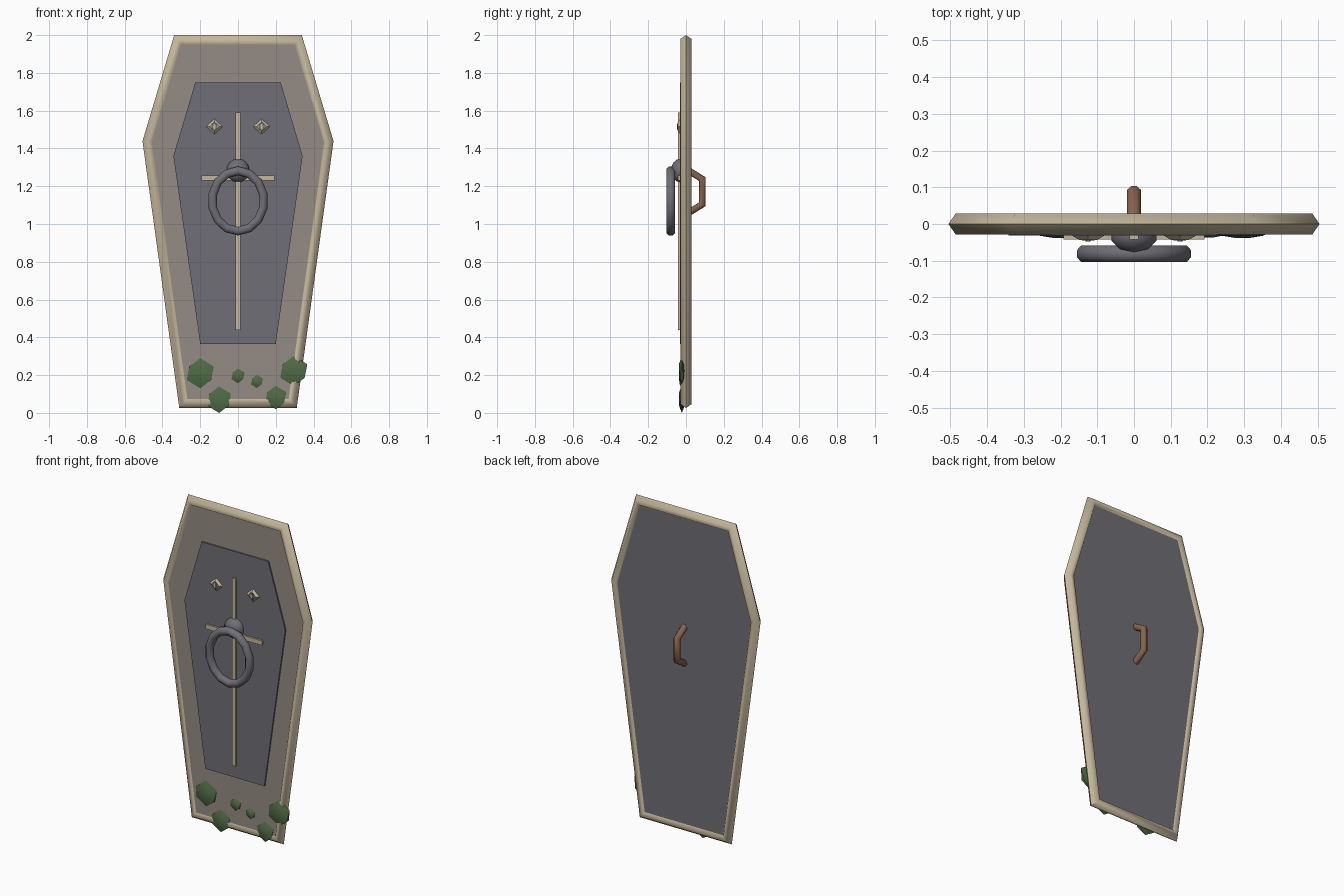
import bpy, bmesh, math
from mathutils import Vector, Matrix

if "Cube" in bpy.data.objects:
    bpy.data.objects.remove(bpy.data.objects["Cube"])


def material(name, r, g, b):
    m = bpy.data.materials.new(name)
    lin = [((c / 255 + 0.055) / 1.055) ** 2.4 for c in (r, g, b)]
    m.diffuse_color = (*lin, 1)
    m.use_nodes = True
    m.node_tree.nodes["Principled BSDF"].inputs["Base Color"].default_value = m.diffuse_color
    return m


CREAM = material("bone cream", 196, 183, 155)
BOARD = material("grey brown", 149, 140, 133)
SLATE = material("slate grey", 112, 110, 118)
MOSS = material("moss green", 80, 108, 70)
BROWN = material("rust brown", 134, 100, 77)


def finish(name, bm, mats, smooth=None):
    bmesh.ops.recalc_face_normals(bm, faces=bm.faces)
    me = bpy.data.meshes.new(name)
    bm.to_mesh(me)
    bm.free()
    ob = bpy.data.objects.new(name, me)
    bpy.context.collection.objects.link(ob)
    for m in mats:
        me.materials.append(m)
    if smooth:
        bpy.ops.object.select_all(action='DESELECT')
        ob.select_set(True)
        bpy.context.view_layer.objects.active = ob
        bpy.ops.object.shade_smooth_by_angle(angle=math.radians(smooth))
    return ob


def prism(name, pts, y0, y1, mats, center=(0, 0), taper=1.0):
    """Extrude an xz outline from y0 (back) to y1 (front), shrinking the front."""
    bm = bmesh.new()
    cx, cz = center
    back = [bm.verts.new((cx + x, y0, cz + z)) for x, z in pts]
    front = [bm.verts.new((cx + x * taper, y1, cz + z * taper)) for x, z in pts]
    bm.faces.new(back)
    bm.faces.new(front)
    n = len(pts)
    for i in range(n):
        j = (i + 1) % n
        bm.faces.new((back[i], back[j], front[j], front[i]))
    return finish(name, bm, mats)


def sweep(name, path, section, closed, place, mat, smooth):
    """Carry a section (across, along depth) down a flat path with mitred corners."""
    bm = bmesh.new()
    n, k = len(path), len(section)
    P = [Vector(p) for p in path]
    rings = []
    for i in range(n):
        a = P[i - 1] if closed or i else 2 * P[0] - P[1]
        b = P[(i + 1) % n] if closed or i < n - 1 else 2 * P[i] - P[i - 1]
        d0, d1 = (P[i] - a).normalized(), (b - P[i]).normalized()
        n0, n1 = Vector((d0.y, -d0.x)), Vector((d1.y, -d1.x))
        mitre = (n0 + n1) / (1 + n0.dot(n1))
        rings.append([bm.verts.new(place(*(P[i] + mitre * u), v)) for u, v in section])
    for i in range(n if closed else n - 1):
        r, s = rings[i], rings[(i + 1) % n]
        for j in range(k):
            bm.faces.new((r[j], r[(j + 1) % k], s[(j + 1) % k], s[j]))
    if not closed:
        bm.faces.new(rings[0])
        bm.faces.new(rings[-1])
    return finish(name, bm, [mat], smooth)


def ngon(rx, rz, n, turn=0.0):
    return [(rx * math.cos(turn + math.tau * i / n),
             rz * math.sin(turn + math.tau * i / n)) for i in range(n)]


def mirror_outline(right):
    return right + [(-x, z) for x, z in reversed(right)]


# Coffin board, with a slate back face
outline = mirror_outline([(0.283, 0.058), (0.473, 1.436), (0.314, 1.968)])
board = prism("coffin_board", outline, 0.019, -0.022, [BOARD, SLATE])
for p in board.data.polygons:
    p.material_index = 1 if p.normal.y > 0.5 else 0

# Rim of six-sided tube around the board
rim_section = [(0.032, 0), (0.012, 0.029), (-0.012, 0.029),
               (-0.032, 0), (-0.012, -0.029), (0.012, -0.029)]
sweep("rim", outline, rim_section, True, lambda x, z, d: (x, d, z), CREAM, 65)

# Raised inner panel and cross
panel = mirror_outline([(0.2, 0.365), (0.342, 1.36), (0.226, 1.75)])
prism("inner_panel", panel, -0.021, -0.031, [SLATE])
for name, hx, hz, z in (("cross_upright", 0.012, 0.575, 1.015),
                        ("cross_arm", 0.192, 0.014, 1.244)):
    prism(name, [(-hx, -hz), (hx, -hz), (hx, hz), (-hx, hz)],
          -0.030, -0.042, [CREAM], (0, z))

# Diamond studs with a dark ring and a pale centre
for side, sx in (("left", -0.125), ("right", 0.125)):
    c = (sx, 1.516)
    prism("stud_" + side, ngon(0.046, 0.042, 4), -0.030, -0.043, [CREAM], c, 0.55)
    prism("stud_ring_" + side, ngon(0.017, 0.022, 8), -0.042, -0.045, [SLATE], c)
    prism("stud_centre_" + side, ngon(0.007, 0.017, 6), -0.044, -0.048, [CREAM], c)

# Knocker boss and hanging ring
bm = bmesh.new()
bmesh.ops.create_uvsphere(bm, u_segments=10, v_segments=8, radius=1,
                          matrix=Matrix.Translation((0, -0.03, 1.283))
                          @ Matrix.Diagonal((0.064, 0.05, 0.062, 1)))
finish("knocker_boss", bm, [SLATE], 50)
ring_path = [(x, 1.122 + z) for x, z in ngon(0.137, 0.16, 14, math.pi / 14)]
sweep("knocker_ring", ring_path, ngon(0.024, 0.025, 8, math.pi / 8), True,
      lambda x, z, d: (x, d - 0.081, z), SLATE, 60)

# Handle on the back
handle_path = [(0.010, 1.285), (0.086, 1.238), (0.086, 1.104), (0.010, 1.057)]
sweep("back_handle", handle_path, ngon(0.019, 0.02, 8, math.pi / 8), False,
      lambda y, z, d: (d, y, z), BROWN, 50)

# Moss clumps at the foot
for i, (x, z, r) in enumerate(((-0.2, 0.21, 0.08), (-0.1, 0.07, 0.07),
                               (0, 0.196, 0.039), (0.1, 0.167, 0.035),
                               (0.2, 0.082, 0.062), (0.295, 0.222, 0.08))):
    bm = bmesh.new()
    bmesh.ops.create_icosphere(bm, subdivisions=1, radius=r,
                               matrix=Matrix.Translation((x, -0.022, z))
                               @ Matrix.Diagonal((1, 0.012 / r + 0.08, 1, 1)))
    finish("moss_clump_%d" % (i + 1), bm, [MOSS], 60)
